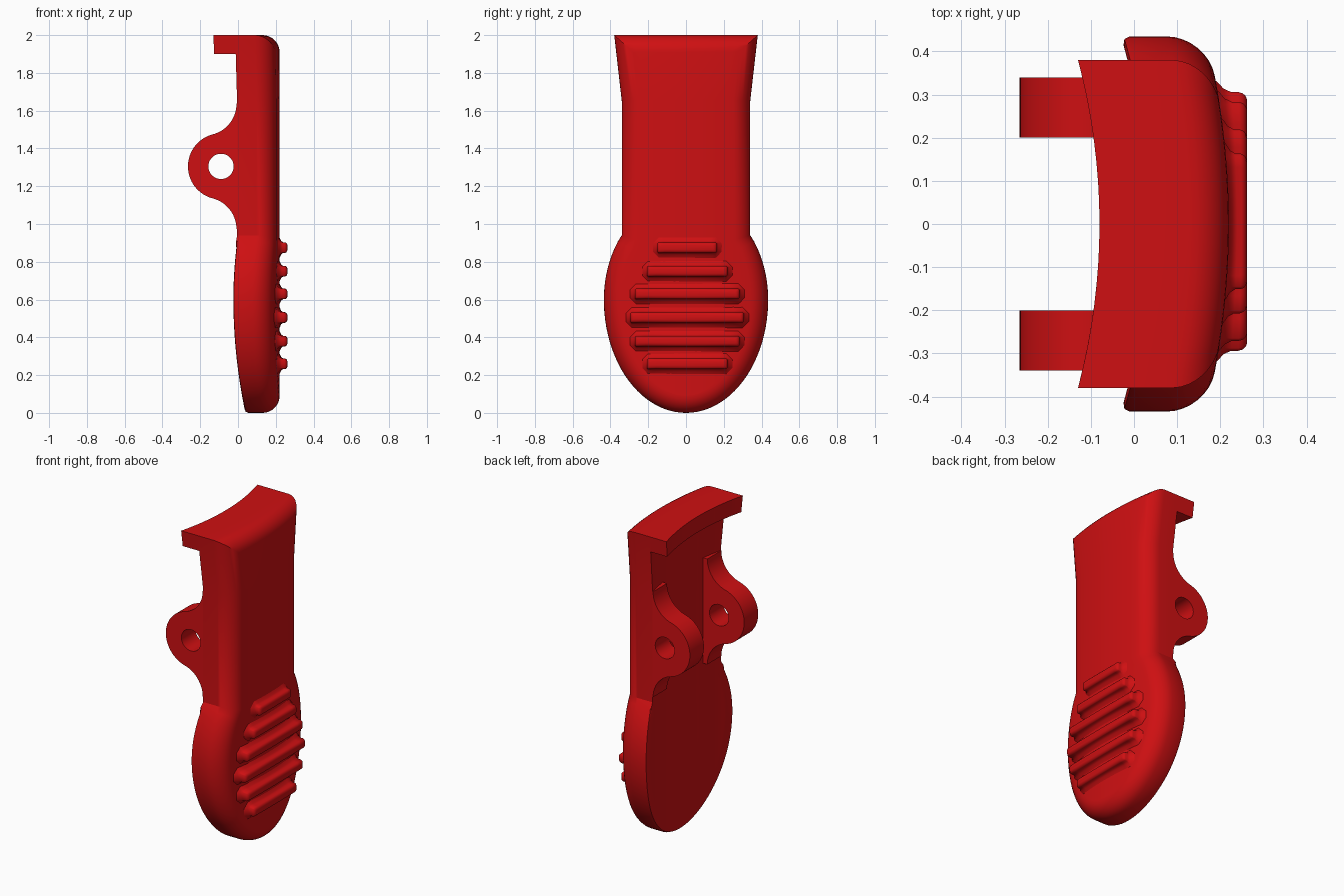
import bpy, bmesh, math
from mathutils import Vector

if "Cube" in bpy.data.objects:
    bpy.data.objects.remove(bpy.data.objects["Cube"])

red = bpy.data.materials.new("red plastic")
red.diffuse_color = (0.62, 0.005, 0.006, 1)
red.use_nodes = True
red.node_tree.nodes["Principled BSDF"].inputs["Base Color"].default_value = red.diffuse_color


def front(y):
    return 0.22 - y * y / 3.6


def back(y):
    return 0.035 - y * y / 2.9


def finish(obj, angle=35):
    obj.data.materials.clear()
    obj.data.materials.append(red)
    bpy.ops.object.select_all(action='DESELECT')
    obj.select_set(True)
    bpy.context.view_layer.objects.active = obj
    bpy.ops.object.shade_smooth_by_angle(angle=math.radians(angle))


def add_mesh(name, bm, angle=35):
    bmesh.ops.remove_doubles(bm, verts=bm.verts, dist=1e-5)
    bmesh.ops.recalc_face_normals(bm, faces=bm.faces)
    me = bpy.data.meshes.new(name)
    bm.to_mesh(me)
    bm.free()
    obj = bpy.data.objects.new(name, me)
    bpy.context.collection.objects.link(obj)
    finish(obj, angle)


def face(bm, pts):
    # skip repeated corners so strips can end in triangles
    out = []
    for p in pts:
        if all((Vector(p) - Vector(q)).length > 1e-6 for q in out):
            out.append(p)
    if len(out) > 2:
        bm.faces.new([bm.verts.new(p) for p in out])


def bridge(bm, a, b):
    for i in range(len(a)):
        j = (i + 1) % len(a)
        face(bm, [a[i], a[j], b[j], b[i]])


# ---- body: half outline in (y, z), oval paddle then flared handle
N = 32
half = []
for i in range(N + 1):
    t = math.radians(-90 + 128.2 * i / N)
    half.append((0.435 * math.cos(t), 0.6 + (0.6 if t < 0 else 0.55) * math.sin(t)))
half[0] = (0, 0)
half[-1] = (0.34, 0.94)
half += [(0.34, 1.65), (0.38, 2.0)]
COLS = 16


def inset(dist, paddle_only=False):
    res = []
    for i, (y, z) in enumerate(half):
        d = dist if not paddle_only or z < 0.9 else 0
        prev = (-half[1][0], half[1][1]) if i == 0 else half[i - 1]
        nxt = (0, 2.0) if i == len(half) - 1 else half[i + 1]
        a = Vector((y - prev[0], z - prev[1])).normalized()
        b = Vector((nxt[0] - y, nxt[1] - z)).normalized()
        na, nb = Vector((-a.y, a.x)), Vector((-b.y, b.x))
        m = (na + nb) / (1 + na.dot(nb))
        res.append((0.0 if i == 0 else y + d * m.x, z + d * m.y))
    return res


def row(y, z, fx):
    ys = [y - 2 * y * k / COLS for k in range(COLS + 1)]
    return [(fx(v), v, z) for v in ys]


def ring(h, fx):
    right = [(fx(y), y, z) for y, z in h[:-1]]
    left = [(fx(y), -y, z) for y, z in reversed(h[1:-1])]
    return right + row(*h[-1], fx) + left


bm = bmesh.new()
R = 0.09
layers = [(inset(d, True), lambda y, e=e: back(y) + e)
          for d, e in ((0.02, 0), (0.006, 0.006), (0, 0.02))]
for k in range(9):
    a = math.pi / 2 * k / 8
    layers.append((inset(R * (1 - math.cos(a))),
                   lambda y, e=R * (1 - math.sin(a)): front(y) - e))
for (h0, f0), (h1, f1) in zip(layers, layers[1:]):
    bridge(bm, ring(h0, f0), ring(h1, f1))
for h, fx in (layers[0], layers[-1]):      # curved back and front skins
    rows = [row(y, z, fx) for y, z in h]
    for a, b in zip(rows, rows[1:]):
        for k in range(COLS):
            face(bm, [a[k], a[k + 1], b[k + 1], b[k]])
add_mesh("body", bm, 30)

# ---- curved lip along the top of the back
bm = bmesh.new()
lo_in, hi_in = row(0.3686, 1.9, back), row(0.38, 2.0, back)
lip = lambda y: back(y) - 0.115
lo_out, hi_out = row(0.3686, 1.9, lip), row(0.38, 2.0, lip)
for k in range(COLS):
    for a, b in ((lo_in, lo_out), (lo_out, hi_out), (hi_out, hi_in)):
        face(bm, [a[k], a[k + 1], b[k + 1], b[k]])
for k in (0, COLS):
    face(bm, [lo_in[k], lo_out[k], hi_out[k], hi_in[k]])
add_mesh("top_lip", bm, 30)

# ---- pivot lugs with pin hole
CX, CZ, RE, RF = -0.09, 1.305, 0.175, 0.168
FX = -0.008 - RF
DZ = math.sqrt((RE + RF) ** 2 - (FX - CX) ** 2)
join = math.atan2(DZ, FX - CX)


def arc(cx, cz, r, a0, a1, n):
    return [(cx + r * math.cos(a0 + (a1 - a0) * i / n),
             cz + r * math.sin(a0 + (a1 - a0) * i / n)) for i in range(n + 1)]


upper = arc(FX, CZ + DZ, RF, 0, join - math.pi, 14)
eye = arc(CX, CZ, RE, join, 2 * math.pi - join, 32)
lower = [(x, 2 * CZ - z) for x, z in reversed(upper)]
profile = [(0.04, CZ + DZ)] + upper + eye[1:-1] + lower + [(0.04, CZ - DZ)]
hole = arc(CX, CZ, 0.067, 0, 2 * math.pi, 32)[:-1]
for side, y in (("right", 0.27), ("left", -0.27)):
    cu = bpy.data.curves.new("lug_profile", 'CURVE')
    cu.dimensions = '2D'
    cu.fill_mode = 'BOTH'
    cu.extrude = 0.0695
    for pts in (profile, hole):
        sp = cu.splines.new('POLY')
        sp.points.add(len(pts) - 1)
        for p, (x, z) in zip(sp.points, pts):
            p.co = (x, z, 0, 1)
        sp.use_cyclic_u = True
    obj = bpy.data.objects.new("pivot_lug_" + side, cu)
    bpy.context.collection.objects.link(obj)
    obj.location = (0, y, 0)
    obj.rotation_euler = (math.pi / 2, 0, 0)
    bpy.ops.object.select_all(action='DESELECT')
    obj.select_set(True)
    bpy.context.view_layer.objects.active = obj
    bpy.ops.object.convert(target='MESH')
    finish(bpy.context.view_layer.objects.active)

# ---- grip ribs: rounded bars with flared feet that follow the front skin
ribs = [(0.26, 0.213), (0.38, 0.277), (0.505, 0.3), (0.63, 0.277), (0.75, 0.213), (0.875, 0.157)]
steps = [(-0.1, 0.032), (0.05, 0.022), (0.2, 0.008), (0.45, 0), (0.7, 0),
         (0.85, -0.003), (0.95, -0.009), (1, -0.017)]
for n, (zc, hl) in enumerate(ribs):
    bm = bmesh.new()
    loops = []
    for t, o in steps:
        hy, hz = hl + o, 0.028 + o
        c = min(0.006 + max(o, 0), hz * 0.9)      # corner cut
        ys = [-(hy - c) + 2 * (hy - c) * k / 12 for k in range(13)]
        pts = [(y, -hz) for y in ys] + [(hy, -(hz - c)), (hy, hz - c)]
        pts += [(y, hz) for y in reversed(ys)] + [(-hy, hz - c), (-hy, -(hz - c))]
        loops.append([(front(y) * (1 - t) + 0.262 * t, y + 0.006, zc + z) for y, z in pts])
    for a, b in zip(loops, loops[1:]):
        bridge(bm, a, b)
    face(bm, loops[-1])
    add_mesh("grip_rib_%d" % (n + 1), bm, 50)
